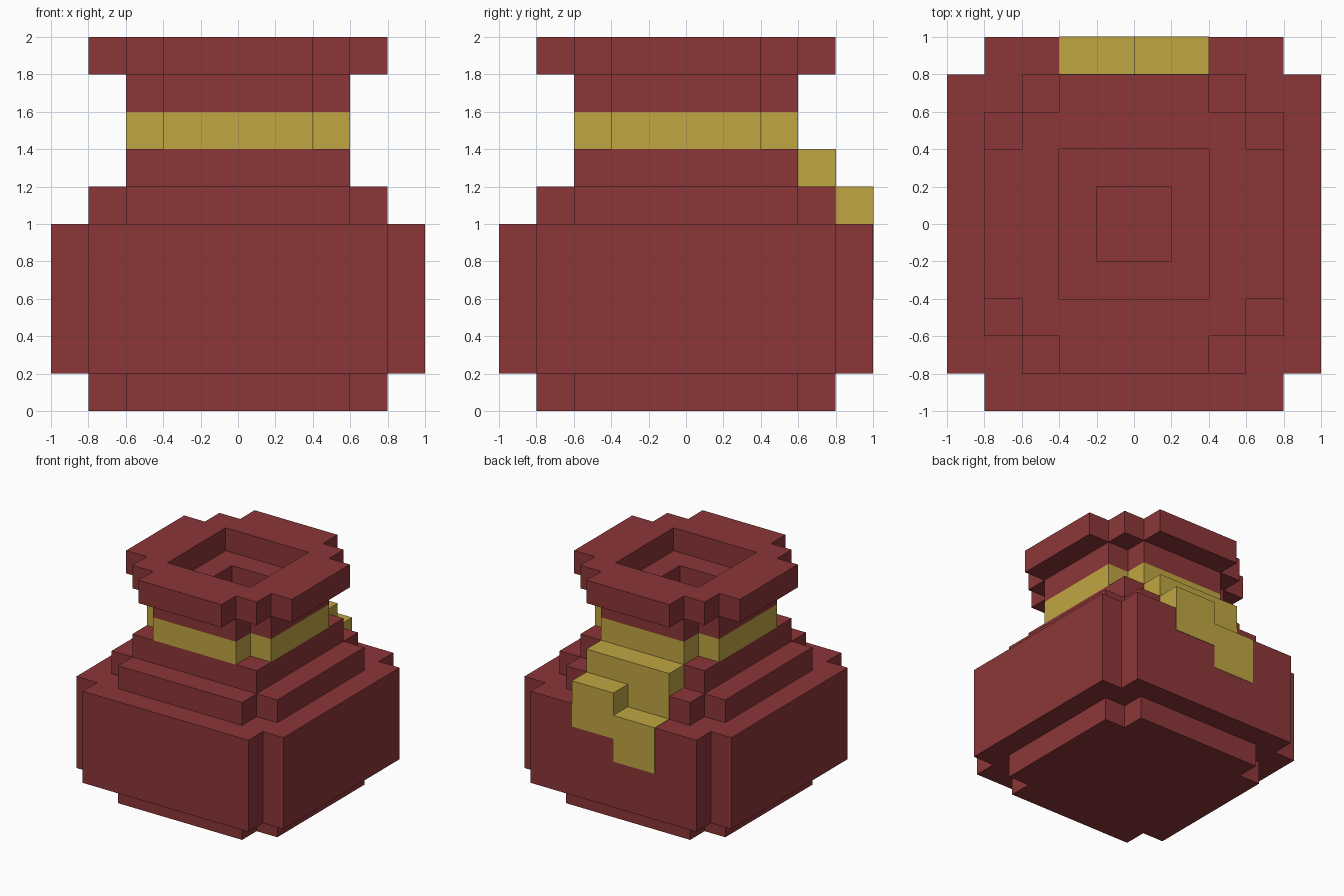
import bpy
import bmesh

cube = bpy.data.objects.get("Cube")
if cube:
    bpy.data.objects.remove(cube, do_unlink=True)


def material(name, rgb):
    mat = bpy.data.materials.new(name)
    mat.use_nodes = True
    mat.diffuse_color = (*rgb, 1)
    mat.node_tree.nodes["Principled BSDF"].inputs["Base Color"].default_value = (*rgb, 1)
    return mat


RED = material("brick red", (0.265, 0.037, 0.039))
YELLOW = material("mustard yellow", (0.53, 0.38, 0.056))


def finish(bm, name, mat):
    bmesh.ops.recalc_face_normals(bm, faces=bm.faces)
    mesh = bpy.data.meshes.new(name)
    bm.to_mesh(mesh)
    bm.free()
    mesh.materials.append(mat)
    obj = bpy.data.objects.new(name, mesh)
    bpy.context.collection.objects.link(obj)
    return obj


def tier(name, mat, bottom, top, corner, hole=0):
    """Prism whose outline repeats one stepped corner by quarter turns."""
    bm = bmesh.new()

    def loop(points):
        outline = []
        for _ in range(4):
            outline += points
            points = [(-y, x) for x, y in points]
        verts = [bm.verts.new((x, y, bottom)) for x, y in outline]
        for i, v in enumerate(verts):
            bm.edges.new((verts[i - 1], v))

    loop(corner)
    if hole:
        loop([(hole, hole)])
    bmesh.ops.triangle_fill(bm, use_beauty=True, edges=bm.edges[:], normal=(0, 0, 1))
    bmesh.ops.dissolve_limit(bm, angle_limit=0.01, verts=bm.verts[:], edges=bm.edges[:])
    result = bmesh.ops.extrude_face_region(bm, geom=bm.faces[:])
    raised = [g for g in result["geom"] if isinstance(g, bmesh.types.BMVert)]
    bmesh.ops.translate(bm, verts=raised, vec=(0, 0, top - bottom))
    return finish(bm, name, mat)


def box(name, mat, low, high):
    bm = bmesh.new()
    bmesh.ops.create_cube(bm, size=1)
    for v in bm.verts:
        v.co = [a if c < 0 else b for c, a, b in zip(v.co, low, high)]
    return finish(bm, name, mat)


def notched(half, arm):
    return [(half, arm), (arm, arm), (arm, half)]


# Pot, from the foot up
tier("foot", RED, 0, 0.2, notched(0.8, 0.6))
tier("belly", RED, 0.2, 1.0, notched(1.0, 0.8))
tier("shoulder", RED, 1.0, 1.2, notched(0.8, 0.6))
tier("neck_base", RED, 1.2, 1.4, [(0.6, 0.6)])
tier("neck_band", YELLOW, 1.4, 1.6, notched(0.6, 0.4), hole=0.2)
tier("neck", RED, 1.6, 1.8, notched(0.6, 0.4), hole=0.2)
lip = [(0.8, 0.4), (0.6, 0.4), (0.6, 0.6), (0.4, 0.6), (0.4, 0.8)]
tier("rim", RED, 1.8, 2.0, lip, hole=0.4)

# Sash ends hanging down the back, just proud of the pot
E = 0.003
box("sash_knot", YELLOW, (-0.4, 0.5, 1.0), (0.4, 0.8 + E, 1.4))
box("sash_left_end", YELLOW, (0, 0.75, 0.8), (0.4, 1 + E, 1.2))
box("sash_right_end", YELLOW, (-0.4, 0.75, 0.6), (0, 1 + E, 1 + E))
